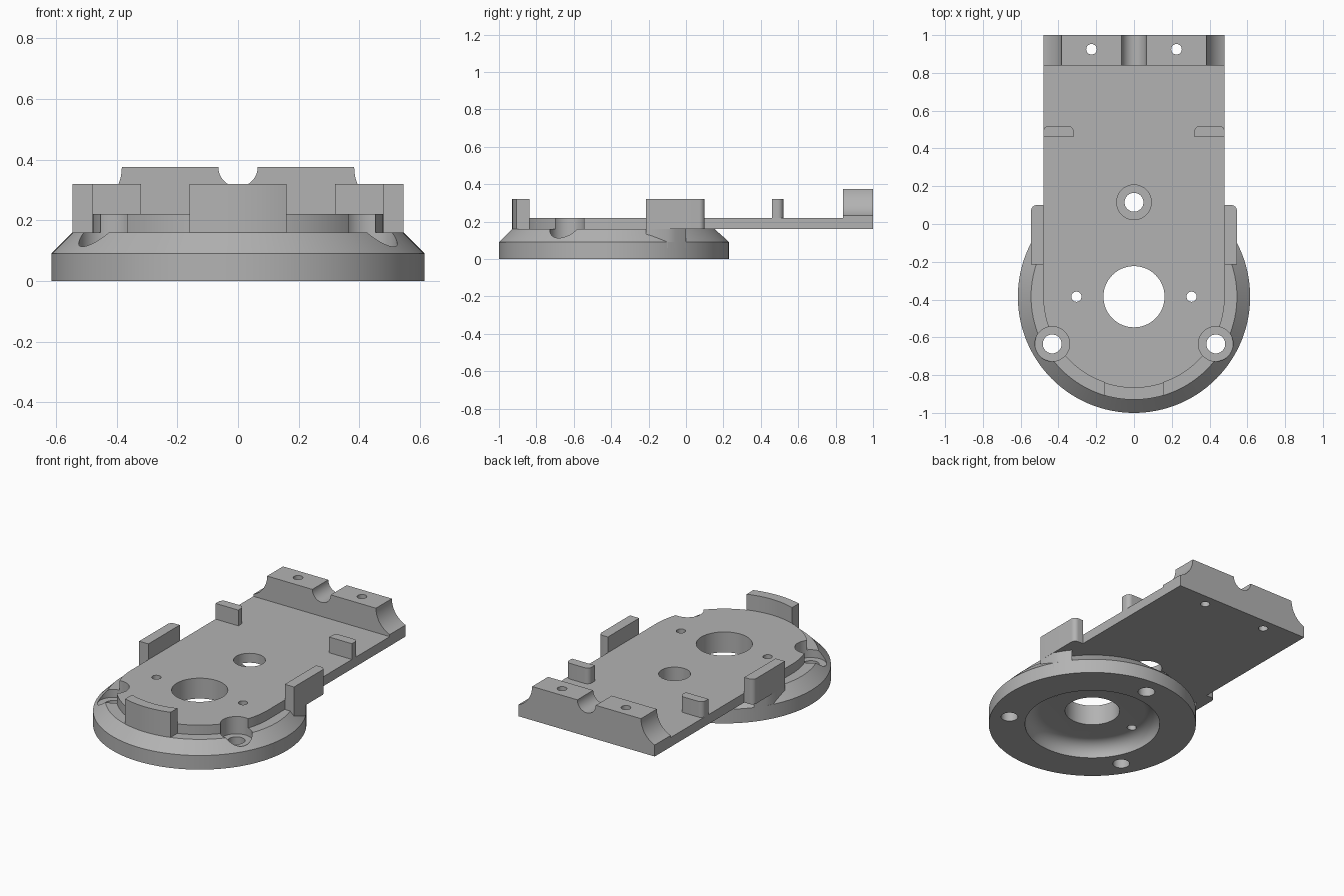
import bpy, bmesh
from math import sin, cos, pi, radians, sqrt, asin

cube = bpy.data.objects.get("Cube")
if cube:
    bpy.data.objects.remove(cube, do_unlink=True)

grey = bpy.data.materials.new("plain grey")
grey.use_nodes = True
grey.diffuse_color = (0.45, 0.45, 0.45, 1)
grey.node_tree.nodes["Principled BSDF"].inputs["Base Color"].default_value = grey.diffuse_color

CY = -0.385          # centre of the round base
TOP = 0.22           # top of the plate
LEDGE = 0.16         # top of the round base


def arc(cx, cy, r, a0, a1, n=16):
    """Points on an arc, angles in degrees."""
    angles = [radians(a0 + (a1 - a0) * i / n) for i in range(n + 1)]
    return [(cx + r * cos(a), cy + r * sin(a)) for a in angles]


def finish(name, bm):
    bmesh.ops.recalc_face_normals(bm, faces=bm.faces)
    mesh = bpy.data.meshes.new(name)
    bm.to_mesh(mesh)
    bm.free()
    obj = bpy.data.objects.new(name, mesh)
    bpy.context.collection.objects.link(obj)
    mesh.materials.append(grey)
    return obj


def prism(name, outline, lo, hi, along_y=False):
    """Extrude an outline along z, or an x-z outline along y."""
    bm = bmesh.new()
    place = (lambda p, h: (p[0], h, p[1])) if along_y else (lambda p, h: (p[0], p[1], h))
    face = bm.faces.new([bm.verts.new(place(p, lo)) for p in outline])
    grown = bmesh.ops.extrude_face_region(bm, geom=[face])["geom"]
    step = (0, hi - lo, 0) if along_y else (0, 0, hi - lo)
    bmesh.ops.translate(bm, vec=step, verts=[v for v in grown if isinstance(v, bmesh.types.BMVert)])
    return finish(name, bm)


def lathe(bm, profile, cx, cy, n):
    """Turn an (r, z) profile about a vertical axis and cap both ends."""
    rings = [[bm.verts.new((cx + r * cos(2 * pi * i / n), cy + r * sin(2 * pi * i / n), z))
              for i in range(n)] for r, z in profile]
    for a, b in zip(rings, rings[1:]):
        for i in range(n):
            j = (i + 1) % n
            bm.faces.new((a[i], a[j], b[j], b[i]))
    bm.faces.new(rings[0])
    bm.faces.new(rings[-1])


# Round base with chamfered rim and a rounded recess underneath
bm = bmesh.new()
lathe(bm, arc(0.31, 0, 0.09, 90, 0, 12) + [(0.615, 0), (0.615, 0.09), (0.545, LEDGE)], 0, CY, 128)
base = finish("round_base", bm)

# Flat plate with a semicircular front
plate = prism("mounting_plate",
              [(0.48, 1), (-0.48, 1)] + arc(0, CY, 0.48, 180, 360, 64), LEDGE, TOP)

# Rear block with a centre groove and hollowed ends
outer = arc(0.535, 0.375, 0.152, 180, 180 + math_end, 16) if (math_end := 0) else \
    [p for p in arc(0.535, 0.375, 0.152, 180, 270 - asin(0.055 / 0.152) * 180 / pi)]
half = arc(0, 0.375, 0.065, 270, 360, 12) + outer + [(0.48, TOP)]
block = prism("rear_block", half + [(-x, z) for x, z in reversed(half[1:])], 0.84, 1, True)

# Curved front wall
span = asin(0.16 / 0.545) * 180 / pi
inner = asin(0.16 / 0.48) * 180 / pi
front = prism("front_wall", arc(0, CY, 0.545, 270 - span, 270 + span) +
              arc(0, CY, 0.48, 270 + inner, 270 - inner), LEDGE, 0.32)

parts = [base, plate, block, front]

# Side walls, their feet on the chamfer, and the small tabs
rim = [(x, CY + sqrt(0.615 ** 2 - x * x)) for x in (0.544, 0.52, 0.5, 0.48)]
wall = [(0.48, -0.215), (0.545, -0.215)] + arc(0.515, 0.07, 0.03, 0, 90, 8) + [(0.48, 0.1)]
foot = [(0.48, -0.215), (0.545, -0.215)] + rim
tab = [(0.32, 0.46), (0.48, 0.46)] + arc(0.45, 0.49, 0.03, 0, 90, 8) + arc(0.35, 0.49, 0.03, 90, 180, 8)
for side, s in (("left", 1), ("right", -1)):
    for label, outline, lo, hi in (("side_wall", wall, LEDGE, 0.32),
                                   ("wall_foot", foot, 0.06, LEDGE),
                                   ("tab", tab, TOP, 0.32)):
        parts.append(prism(f"{side}_{label}", [(s * x, y) for x, y in outline], lo, hi))

# Drills: centre bore, counterbored screws, and pin holes
bm = bmesh.new()
lathe(bm, [(0.162, -0.1), (0.162, 0.6)], 0, CY, 64)
for a in (90, 210, 330):
    lathe(bm, [(0.05, -0.1), (0.05, 0.11), (0.092, 0.11), (0.092, 0.6)],
          0.5 * cos(radians(a)), CY + 0.5 * sin(radians(a)), 40)
for s in (1, -1):
    lathe(bm, [(0.027, -0.1), (0.027, 0.6)], s * 0.305, CY, 24)
    lathe(bm, [(0.028, -0.1), (0.028, 0.6)], s * 0.225, 0.925, 24)
drills = finish("drills", bm)
drills.hide_render = True

for obj in (base, plate, block):
    mod = obj.modifiers.new("holes", 'BOOLEAN')
    mod.operation = 'DIFFERENCE'
    mod.solver = 'EXACT'
    mod.object = drills
    bpy.context.view_layer.objects.active = obj
    bpy.ops.object.modifier_apply(modifier=mod.name)
bpy.data.objects.remove(drills, do_unlink=True)

# Smooth the curved faces and keep the edges sharp
bpy.ops.object.select_all(action='DESELECT')
for obj in parts:
    obj.select_set(True)
bpy.context.view_layer.objects.active = base
bpy.ops.object.shade_smooth_by_angle(angle=radians(30))
